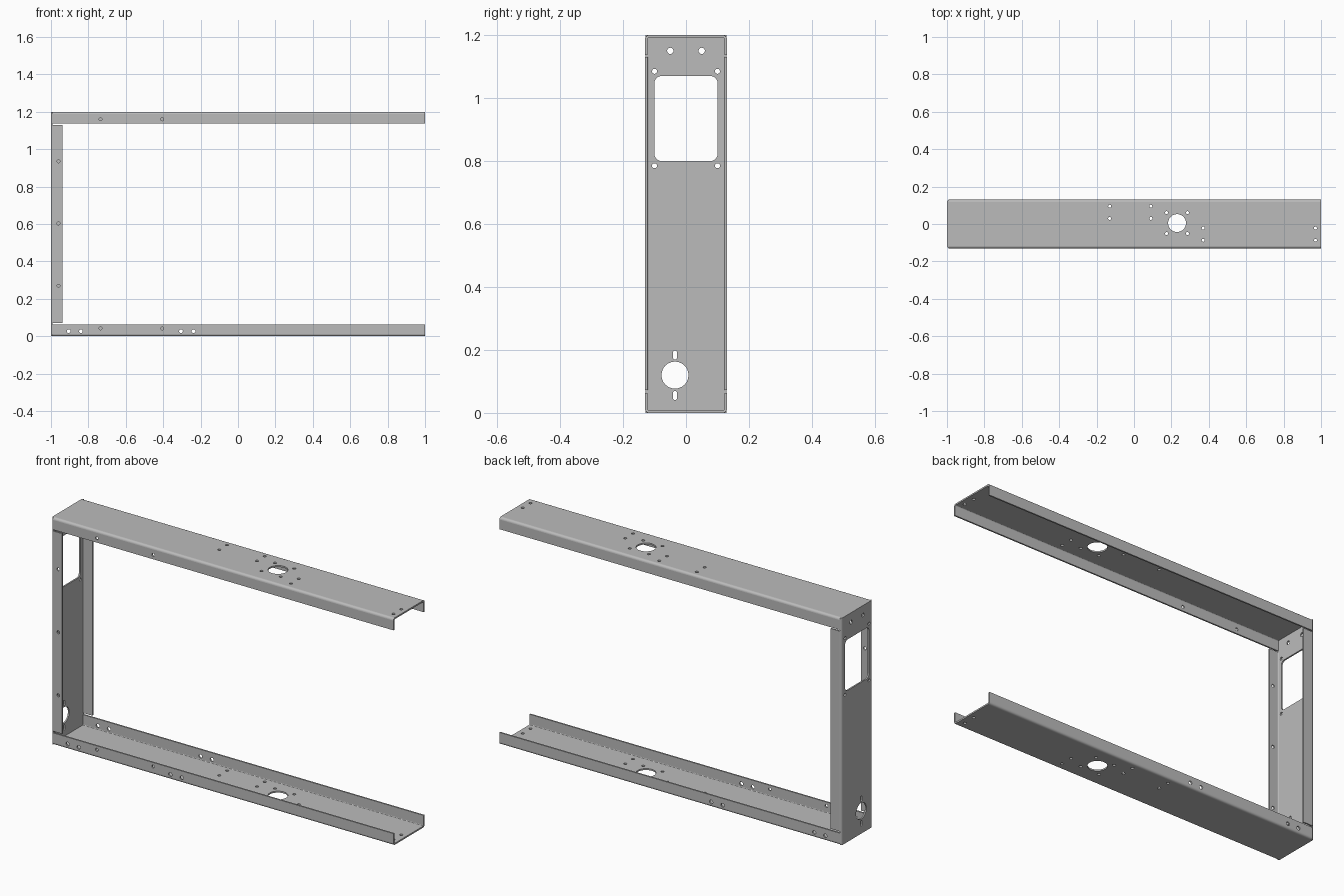
import bpy, bmesh
from math import sin, cos, pi

cube = bpy.data.objects.get("Cube")
if cube:
    bpy.data.objects.remove(cube, do_unlink=True)

HALF, DEPTH, SHEET, BEND = 0.13, 0.063, 0.008, 0.012
HEIGHT = 1.2
INNER = -1 + SHEET      # inside face of the end plate

steel = bpy.data.materials.new("grey_steel")
steel.use_nodes = True
steel.diffuse_color = (0.5, 0.5, 0.5, 1)
bsdf = next(n for n in steel.node_tree.nodes if n.type == 'BSDF_PRINCIPLED')
bsdf.inputs["Base Color"].default_value = (0.5, 0.5, 0.5, 1)


def place(axis, a, b, w):
    return {'x': (w, a, b), 'y': (a, w, b), 'z': (a, b, w)}[axis]


def prism(bm, points, axis, lo, hi):
    """Extrude a flat outline along one axis."""
    low = [bm.verts.new(place(axis, a, b, lo)) for a, b in points]
    high = [bm.verts.new(place(axis, a, b, hi)) for a, b in points]
    bm.faces.new(low)
    bm.faces.new(high[::-1])
    for i in range(len(low)):
        j = (i + 1) % len(low)
        bm.faces.new((low[j], low[i], high[i], high[j]))


def rounded(a, b, half_a, half_b, r, n=6):
    """Rectangle with round corners; a circle when all three sizes match."""
    points = []
    for k, (sa, sb) in enumerate(((1, 1), (-1, 1), (-1, -1), (1, -1))):
        for i in range(n + 1):
            t = (k + i / n) * pi / 2
            p = (a + sa * (half_a - r) + r * cos(t),
                 b + sb * (half_b - r) + r * sin(t))
            if not points or max(abs(p[0] - points[-1][0]), abs(p[1] - points[-1][1])) > 1e-5:
                points.append(p)
    if max(abs(points[0][0] - points[-1][0]), abs(points[0][1] - points[-1][1])) < 1e-5:
        points.pop()
    return points


def circle(a, b, r):
    return rounded(a, b, r, r, r)


def channel_profile(n=5):
    """U section: web at depth zero, two flanges joined by round bends."""
    def chain(r, u_end):
        half = [(u_end, DEPTH)]
        for i in range(n + 1):
            t = pi / 2 * i / n
            half.append((HALF - BEND + r * cos(t), BEND - r * sin(t)))
        return half + [(-u, v) for u, v in reversed(half)]
    return chain(BEND, HALF) + chain(BEND - SHEET, HALF - SHEET)[::-1]


def make_object(name, bm):
    bmesh.ops.recalc_face_normals(bm, faces=bm.faces)
    mesh = bpy.data.meshes.new(name)
    bm.to_mesh(mesh)
    bm.free()
    obj = bpy.data.objects.new(name, mesh)
    bpy.context.collection.objects.link(obj)
    return obj


def channel(name, points, axis, lo, hi, cuts):
    """Make a folded channel and punch its openings."""
    bm = bmesh.new()
    prism(bm, points, axis, lo, hi)
    obj = make_object(name, bm)
    obj.data.materials.append(steel)

    bm = bmesh.new()
    for cut in cuts:
        prism(bm, *cut)
    cutter = make_object(name + "_cutter", bm)
    cutter.hide_render = True
    cutter.data.materials.append(steel)

    mod = obj.modifiers.new("openings", 'BOOLEAN')
    mod.operation = 'DIFFERENCE'
    mod.solver = 'EXACT'
    mod.object = cutter
    graph = bpy.context.evaluated_depsgraph_get()
    mesh = bpy.data.meshes.new_from_object(obj.evaluated_get(graph))
    obj.modifiers.clear()
    obj.data = mesh
    bpy.data.objects.remove(cutter, do_unlink=True)

    # Round bends and hole walls are smooth, the sheet itself stays flat
    for face in mesh.polygons:
        face.use_smooth = max(abs(c) for c in face.normal) < 0.999
    return obj


profile = channel_profile()

# Hole pattern shared by the two long webs
web_holes = [circle(0.23, 0.005, 0.048)]
web_holes += [circle(x, y, 0.008) for x in (-0.13, 0.09) for y in (0.03, 0.095)]
web_holes += [circle(x, y, 0.008) for x in (0.174, 0.286) for y in (-0.051, 0.061)]
web_holes += [circle(x, y, 0.008) for x in (0.37, 0.97) for y in (-0.022, -0.087)]


def front_holes(z):
    return [(circle(x, z, 0.008), 'y', -0.2, -0.08) for x in (-0.735, -0.405)]


# Top rail, flanges down
channel("top_rail", [(u, HEIGHT - v) for u, v in profile], 'x', INNER, 1,
        [(p, 'z', HEIGHT - 0.016, HEIGHT + 0.05) for p in web_holes] + front_holes(1.16))

# Bottom rail, flanges up, with extra holes through both flanges
channel("bottom_rail", profile, 'x', INNER, 1,
        [(p, 'z', -0.05, 0.016) for p in web_holes] + front_holes(0.042)
        + [(circle(x, 0.027, 0.01), 'y', -0.2, 0.2) for x in (-0.905, -0.84, -0.305, -0.238)])

# End post: window, round port, slots and screw holes in the web
post_holes = [rounded(0, 0.935, 0.1, 0.135, 0.022), circle(-0.035, 0.12, 0.043)]
post_holes += [rounded(-0.035, z, 0.006, 0.014, 0.005) for z in (0.055, 0.184)]
post_holes += [circle(y, 1.15, 0.01) for y in (-0.05, 0.05)]
post_holes += [circle(y, z, 0.008) for y in (-0.1, 0.1) for z in (0.785, 1.085)]
post_cuts = [(p, 'x', -1.1, -0.97) for p in post_holes]
post_cuts += [(circle(-0.96, z, 0.008), 'y', -0.2, -0.115) for z in (0.27, 0.603, 0.935)]

# Post flanges stop short of the rails
for z0, z1 in ((-0.1, 0.072), (1.13, 1.3)):
    notch = [(INNER, z0), (-0.9, z0), (-0.9, z1), (INNER, z1)]
    for y0, y1 in ((-0.2, -0.117), (0.117, 0.2)):
        post_cuts.append((notch, 'y', y0, y1))

channel("end_post", [(v - 1, u) for u, v in profile], 'z', 0, HEIGHT, post_cuts)
